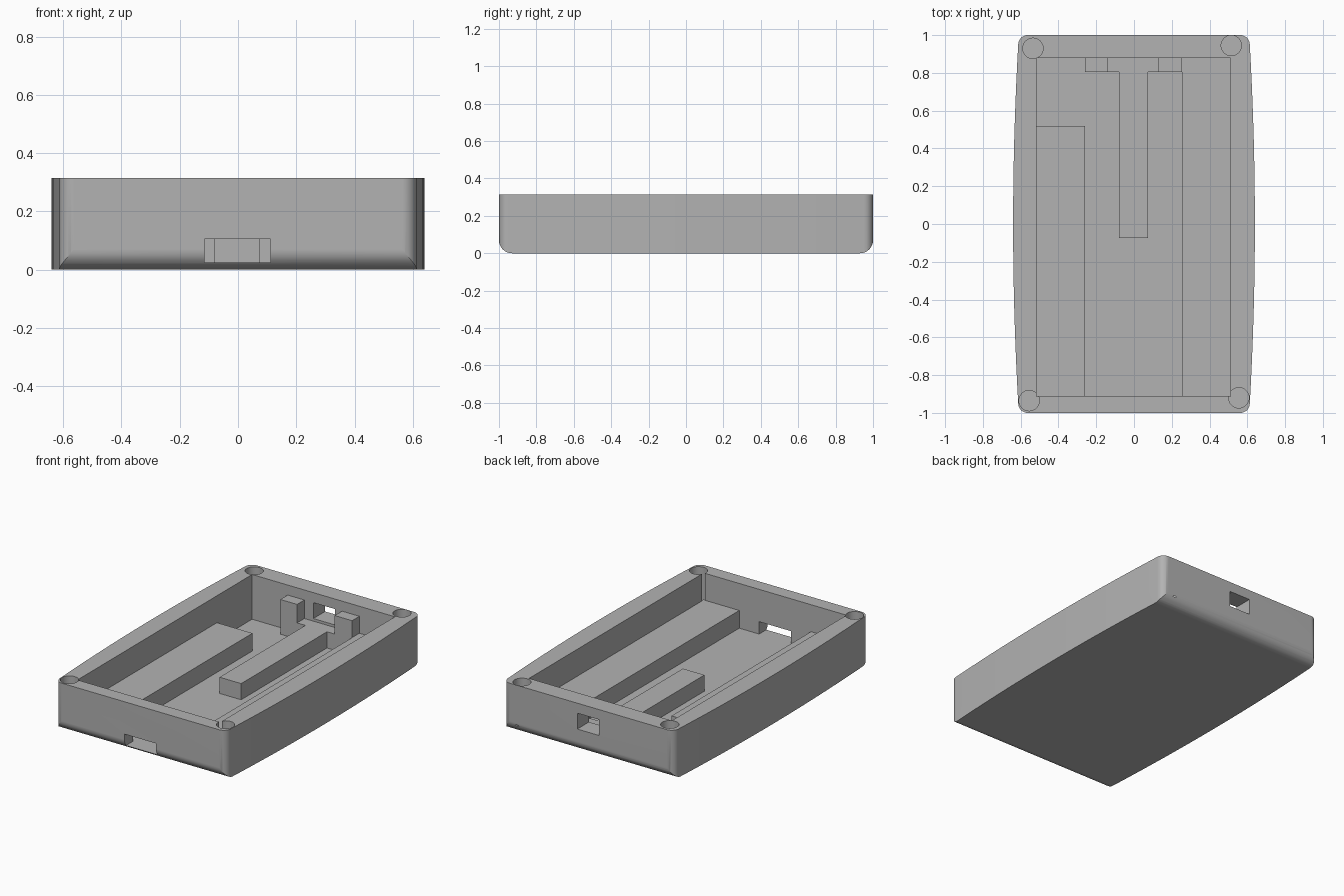
import bpy
import bmesh
from math import cos, sin, pi, radians
from mathutils import Vector

cube = bpy.data.objects.get("Cube")
if cube:
    bpy.data.objects.remove(cube, do_unlink=True)

GREY = (0.45, 0.45, 0.45, 1)
grey = bpy.data.materials.new("plain grey")
grey.use_nodes = True
grey.diffuse_color = GREY
grey.node_tree.nodes["Principled BSDF"].inputs["Base Color"].default_value = GREY

HEIGHT, FLOOR = 0.315, 0.025
IN_LEFT, IN_RIGHT, IN_FRONT, IN_BACK = -0.515, 0.51, -0.91, 0.88
RIB_TOP, BED_TOP, STOP_TOP = 0.14, 0.13, 0.25
EMBED = 0.004


def prism(name, points, depth):
    """Extrude a closed outline of 3D points along a vector."""
    bm = bmesh.new()
    face = bm.faces.new([bm.verts.new(p) for p in points])
    side = bmesh.ops.extrude_face_region(bm, geom=[face])["geom"]
    verts = [v for v in side if isinstance(v, bmesh.types.BMVert)]
    bmesh.ops.translate(bm, verts=verts, vec=Vector(depth))
    bmesh.ops.recalc_face_normals(bm, faces=bm.faces)
    mesh = bpy.data.meshes.new(name)
    bm.to_mesh(mesh)
    bm.free()
    obj = bpy.data.objects.new(name, mesh)
    bpy.context.collection.objects.link(obj)
    mesh.materials.append(grey)
    return obj


def block(name, x0, x1, y0, y1, z0, z1):
    corners = [(x0, y0, z0), (x1, y0, z0), (x1, y1, z0), (x0, y1, z0)]
    return prism(name, corners, (0, 0, z1 - z0))


def arc(cx, cy, r, start, end, steps):
    angles = [radians(start + (end - start) * i / steps) for i in range(steps + 1)]
    return [(cx + r * cos(a), cy + r * sin(a)) for a in angles]


def cut(target, cutter, operation="DIFFERENCE"):
    mod = target.modifiers.new("cut", "BOOLEAN")
    mod.operation, mod.object, mod.solver = operation, cutter, "EXACT"
    bpy.context.view_layer.objects.active = target
    bpy.ops.object.modifier_apply(modifier=mod.name)
    bpy.data.objects.remove(cutter, do_unlink=True)


# Bowed plan with rounded corners
R = 0.05
quarter = [(0.64 - 0.03 * y ** 2, y) for y in [i * 0.95 / 10 for i in range(10)]]
quarter += arc(0.613 - R, 1 - R, R, 0, 90, 8)
half = [(x, -y) for x, y in reversed(quarter[1:])] + quarter
plan = half + [(-x, -y) for x, y in half]
shell = prism("case_shell", [(x, y, 0) for x, y in plan], (0, 0, HEIGHT))

# Rounded lower edges at the front and back
F = 0.07
profile = [(1.1, 0.5), (-1.1, 0.5), (-1.1, HEIGHT)]
profile = arc(1 - F, F, F, -90, 0, 8) + [(1, 0.5), (-1, 0.5)] + arc(F - 1, F, F, 180, 270, 8)
cut(shell, prism("end_rounding", [(-1, y, z) for y, z in profile], (2, 0, 0)), "INTERSECT")

# Cavity and end wall openings
cut(shell, block("cavity", IN_LEFT, IN_RIGHT, IN_FRONT, IN_BACK, FLOOR, 0.5))
cut(shell, block("front_slot", -0.115, 0.112, -1.1, -0.8, FLOOR, 0.105))
cut(shell, block("back_window", -0.075, 0.08, 0.8, 1.1, 0.147, 0.25))

# Screw holes
for x, y in [(-0.535, 0.93), (0.515, 0.945), (-0.555, -0.935), (0.555, -0.92)]:
    ring = arc(x, y, 0.054, 0, 360, 32)[:-1]
    cut(shell, prism("screw_hole", [(px, py, 0.05) for px, py in ring], (0, 0, 0.5)))

# Ribs, central bed and stops inside the cavity
low = FLOOR - EMBED
parts = [
    block("left_side_rib", 0.255, IN_RIGHT + EMBED, IN_FRONT - EMBED, IN_BACK + EMBED, low, RIB_TOP),
    block("right_side_rib", IN_LEFT - EMBED, -0.26, IN_FRONT - EMBED, 0.52, low, RIB_TOP),
    block("right_stop", -0.26, -0.14, 0.805, IN_BACK + EMBED, low, STOP_TOP),
    block("left_stop", 0.13, 0.255, 0.805, IN_BACK + EMBED, low, STOP_TOP),
]
bed = [(-0.08, -0.075), (0.075, -0.075), (0.075, 0.805), (0.13, 0.805),
       (0.13, IN_BACK + EMBED), (-0.14, IN_BACK + EMBED), (-0.14, 0.805), (-0.08, 0.805)]
parts.append(prism("centre_bed", [(x, y, low) for x, y in bed], (0, 0, BED_TOP - low)))

# Smooth the rounded walls, keep crisp edges
bpy.ops.object.select_all(action="DESELECT")
shell.select_set(True)
bpy.context.view_layer.objects.active = shell
bpy.ops.object.shade_smooth_by_angle(angle=radians(30))
weighted = shell.modifiers.new("even shading", "WEIGHTED_NORMAL")
weighted.keep_sharp = True
